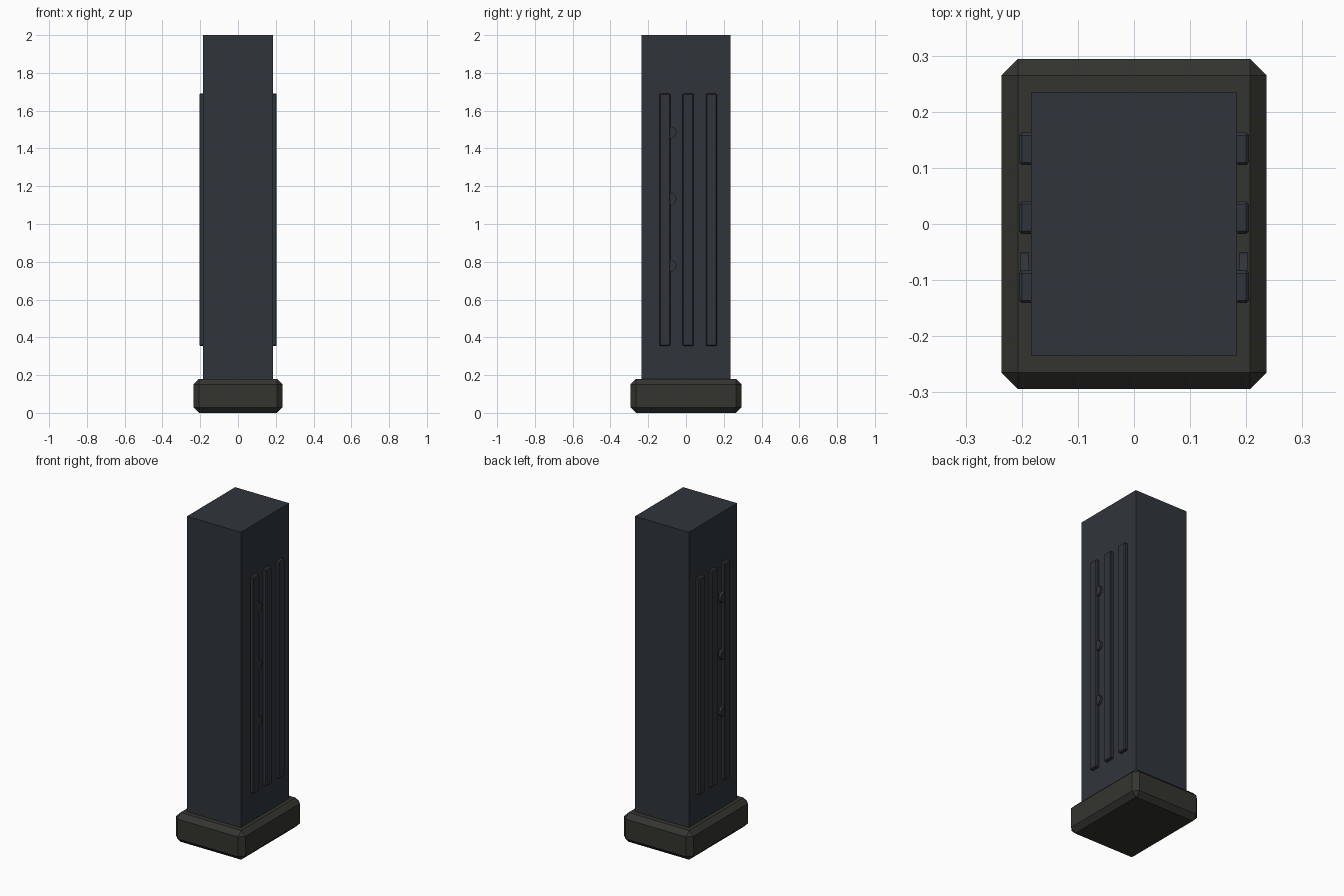
import bpy, math

if "Cube" in bpy.data.objects:
    bpy.data.objects.remove(bpy.data.objects["Cube"])


def material(name, rgb):
    m = bpy.data.materials.new(name)
    m.diffuse_color = (*rgb, 1)
    m.use_nodes = True
    m.node_tree.nodes["Principled BSDF"].inputs["Base Color"].default_value = m.diffuse_color
    return m


steel = material("dark_steel", (0.030, 0.036, 0.043))
polymer = material("dark_polymer", (0.034, 0.034, 0.029))


def finish(ob, name, mat, bevel=0.0):
    ob.name = name
    ob.data.materials.append(mat)
    if bevel:
        mod = ob.modifiers.new("chamfer", 'BEVEL')
        mod.width = bevel
        mod.segments = 1
    return ob


def box(name, lo, hi, mat, bevel=0.0):
    bpy.ops.mesh.primitive_cube_add(size=1, location=[(a + b) / 2 for a, b in zip(lo, hi)])
    ob = bpy.context.object
    ob.scale = [b - a for a, b in zip(lo, hi)]
    bpy.ops.object.transform_apply(location=False, rotation=False, scale=True)
    return finish(ob, name, mat, bevel)


# Long rectangular tube and chamfered floor plate
box("body", (-0.184, -0.235, 0.16), (0.184, 0.235, 2.0), steel)
box("base_plate", (-0.236, -0.294, 0), (0.236, 0.294, 0.18), polymer, 0.029)

for side, label in ((1, "right"), (-1, "left")):
    # Raised vertical ribs
    for i, y in enumerate((-0.112, 0.0115, 0.134)):
        x0, x1 = sorted((side * 0.165, side * 0.205))
        box(f"{label}_rib_{i + 1}", (x0, y - 0.029, 0.355), (x1, y + 0.029, 1.69), steel, 0.005)

    # Small round markers peeking out beside the front rib
    for i in range(3):
        bpy.ops.mesh.primitive_cylinder_add(
            vertices=12, radius=0.032, depth=0.0145,
            location=(side * 0.195, -0.082, 0.78 + 0.352 * i),
            rotation=(0, math.pi / 2, 0))
        finish(bpy.context.object, f"{label}_marker_{i + 1}", steel)
